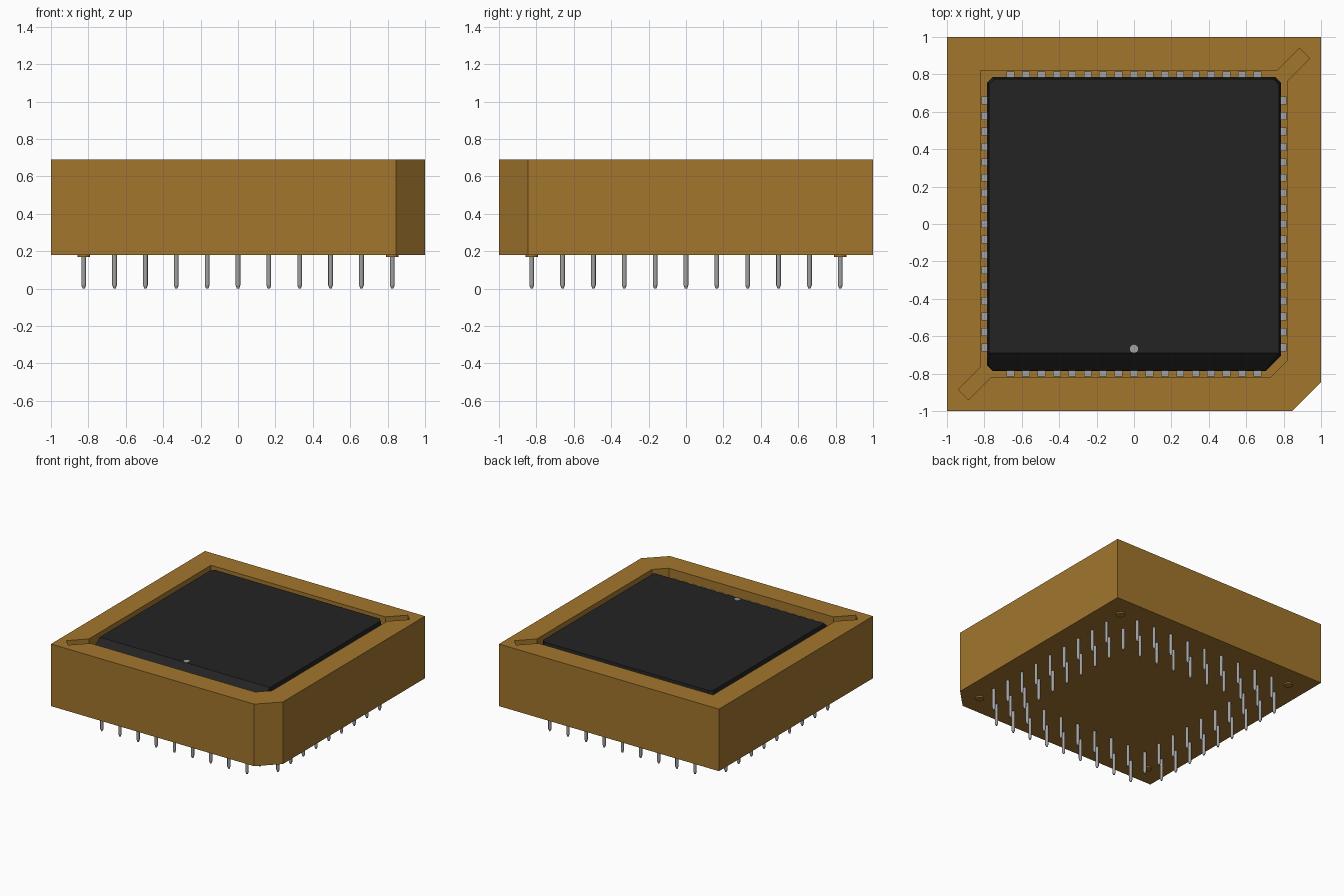
import bpy, bmesh, math
from mathutils import Vector, Matrix

if "Cube" in bpy.data.objects:
    bpy.data.objects.remove(bpy.data.objects["Cube"], do_unlink=True)


def material(name, rgb):
    m = bpy.data.materials.new(name)
    m.use_nodes = True
    m.diffuse_color = (*rgb, 1)
    m.node_tree.nodes["Principled BSDF"].inputs["Base Color"].default_value = (*rgb, 1)
    return m


BROWN = material("amber_plastic", (0.36, 0.18, 0.026))
BLACK = material("black_epoxy", (0.017, 0.017, 0.017))
METAL = material("grey_metal", (0.36, 0.36, 0.36))


def finish(bm, name, mat, smooth=False):
    bmesh.ops.recalc_face_normals(bm, faces=bm.faces)
    me = bpy.data.meshes.new(name)
    bm.to_mesh(me)
    bm.free()
    me.materials.append(mat)
    ob = bpy.data.objects.new(name, me)
    bpy.context.collection.objects.link(ob)
    if smooth:
        bpy.ops.object.select_all(action='DESELECT')
        ob.select_set(True)
        bpy.context.view_layer.objects.active = ob
        bpy.ops.object.shade_smooth_by_angle(angle=math.radians(40))
    return ob


def ring(bm, pts, z, s=1.0):
    return [bm.verts.new((x * s, y * s, z)) for x, y in pts]


def bridge(bm, a, b):
    n = len(a)
    for i in range(n):
        j = (i + 1) % n
        bm.faces.new((a[i], a[j], b[j], b[i]))


def loop_edges(bm, r):
    return [bm.edges.get((r[i], r[(i + 1) % len(r)])) for i in range(len(r))]


def add_cylinder(bm, x, y, z0, z1, r0, r1, seg):
    bmesh.ops.create_cone(bm, cap_ends=True, segments=seg, radius1=r0, radius2=r1,
                          depth=z1 - z0, matrix=Matrix.Translation((x, y, (z0 + z1) / 2)))


BASE, TOP, FLOOR = 0.18, 0.69, 0.26

# Socket body: open tray with one cut corner and two diagonal extraction slots
outer = [(-1, -1), (0.846, -1), (1, -0.846), (1, 1), (-1, 1)]
cavity = [(-0.82, -0.765), (-0.94, -0.885), (-0.885, -0.94), (-0.765, -0.82),
          (0.73, -0.82), (0.82, -0.73), (0.82, 0.765), (0.94, 0.885),
          (0.885, 0.94), (0.765, 0.82), (-0.82, 0.82)]
bm = bmesh.new()
o0, o1 = ring(bm, outer, BASE), ring(bm, outer, TOP)
c0, c1 = ring(bm, cavity, FLOOR), ring(bm, cavity, TOP)
bridge(bm, o0, o1)
bridge(bm, c0, c1)
bm.faces.new(o0)
bm.faces.new(c0)
bmesh.ops.triangle_fill(bm, use_beauty=True, normal=Vector((0, 0, 1)),
                        edges=loop_edges(bm, o1) + loop_edges(bm, c1))
finish(bm, "socket_body", BROWN)

# Corner standoffs under the body
bm = bmesh.new()
for x in (-0.825, 0.825):
    for y in (-0.825, 0.825):
        add_cylinder(bm, x, y, 0.168, BASE + 0.01, 0.033, 0.033, 20)
finish(bm, "standoffs", BROWN, True)

# Chip package: tapered block with clipped corners and a sloped front edge
E, C = 0.785, 0.028
chip = [(-E + C, -E), (0.705, -E), (E, -0.705), (E, E - C),
        (E - C, E), (-E + C, E), (-E, E - C), (-E, -E + C)]
bm = bmesh.new()
r0, r1, r2 = ring(bm, chip, 0.38, 0.965), ring(bm, chip, 0.58), ring(bm, chip, 0.688, 0.986)
bridge(bm, r0, r1)
bridge(bm, r1, r2)
bm.faces.new(r0)
bm.faces.new(r2)
cut = bmesh.ops.bisect_plane(bm, geom=bm.verts[:] + bm.edges[:] + bm.faces[:],
                             plane_co=(0, -0.69, 0.688), plane_no=(0, -1, 1),
                             clear_outer=True)
bmesh.ops.holes_fill(bm, edges=[e for e in bm.edges if e.is_boundary], sides=0)
finish(bm, "chip_package", BLACK)

# Orientation dot on the chip
bm = bmesh.new()
add_cylinder(bm, 0, -0.667, 0.685, 0.69, 0.022, 0.022, 20)
finish(bm, "orientation_dot", METAL)

# Spring contacts: 17 along each side of the cavity
bm = bmesh.new()
for side in range(4):
    turn = Matrix.Rotation(side * math.pi / 2, 4, 'Z')
    for i in range(-8, 9):
        m = (turn @ Matrix.Translation((i * 0.0825, -0.799, 0.44))
             @ Matrix.Diagonal((0.042, 0.034, 0.36, 1)))
        bmesh.ops.create_cube(bm, size=1, matrix=m)
finish(bm, "spring_contacts", METAL)

# Through-hole pins: two staggered square rings, outer ring without corners
P = 0.165
bm = bmesh.new()
for i in range(-5, 6):
    for j in range(-5, 6):
        far, near = max(abs(i), abs(j)), min(abs(i), abs(j))
        if far == 4 or (far == 5 and near < 5):
            add_cylinder(bm, i * P, j * P, 0.018, BASE + 0.01, 0.0125, 0.0125, 12)
            add_cylinder(bm, i * P, j * P, 0.0, 0.018, 0.006, 0.0125, 12)
finish(bm, "through_hole_pins", METAL, True)
